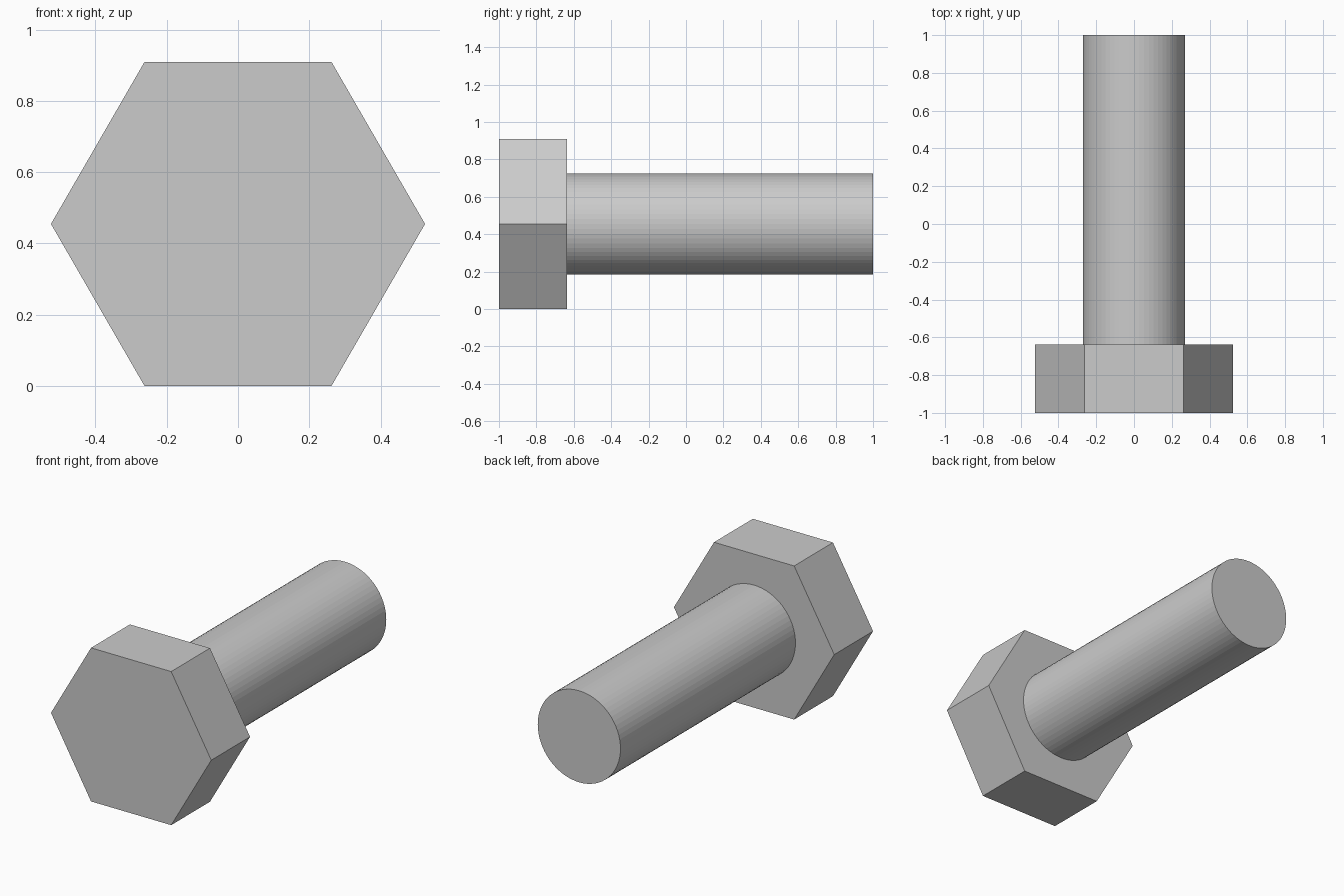
import bpy, bmesh
from math import cos, sin, tau

if "Cube" in bpy.data.objects:
    bpy.data.objects.remove(bpy.data.objects["Cube"])

R_HEAD = 0.525                      # hexagon corner radius
AXIS_Z = R_HEAD * cos(tau / 12)     # a flat of the head rests on z = 0


def prism(name, radius, sides, y0, y1):
    """Regular prism along y with a corner pointing to +x."""
    bm = bmesh.new()
    ring = [bm.verts.new((radius * cos(tau * i / sides), y0,
                          AXIS_Z + radius * sin(tau * i / sides)))
            for i in range(sides)]
    face = bm.faces.new(ring)
    new = bmesh.ops.extrude_face_region(bm, geom=[face], use_keep_orig=True)["geom"]
    verts = [g for g in new if isinstance(g, bmesh.types.BMVert)]
    bmesh.ops.translate(bm, verts=verts, vec=(0, y1 - y0, 0))
    bmesh.ops.recalc_face_normals(bm, faces=bm.faces)
    mesh = bpy.data.meshes.new(name)
    bm.to_mesh(mesh)
    bm.free()
    obj = bpy.data.objects.new(name, mesh)
    bpy.context.collection.objects.link(obj)
    return obj


# Hexagonal head at the front
prism("hex_head", R_HEAD, 6, -1.0, -0.637)

# Plain round shank running to the back
prism("shank", 0.271, 64, -0.637, 1.0)
